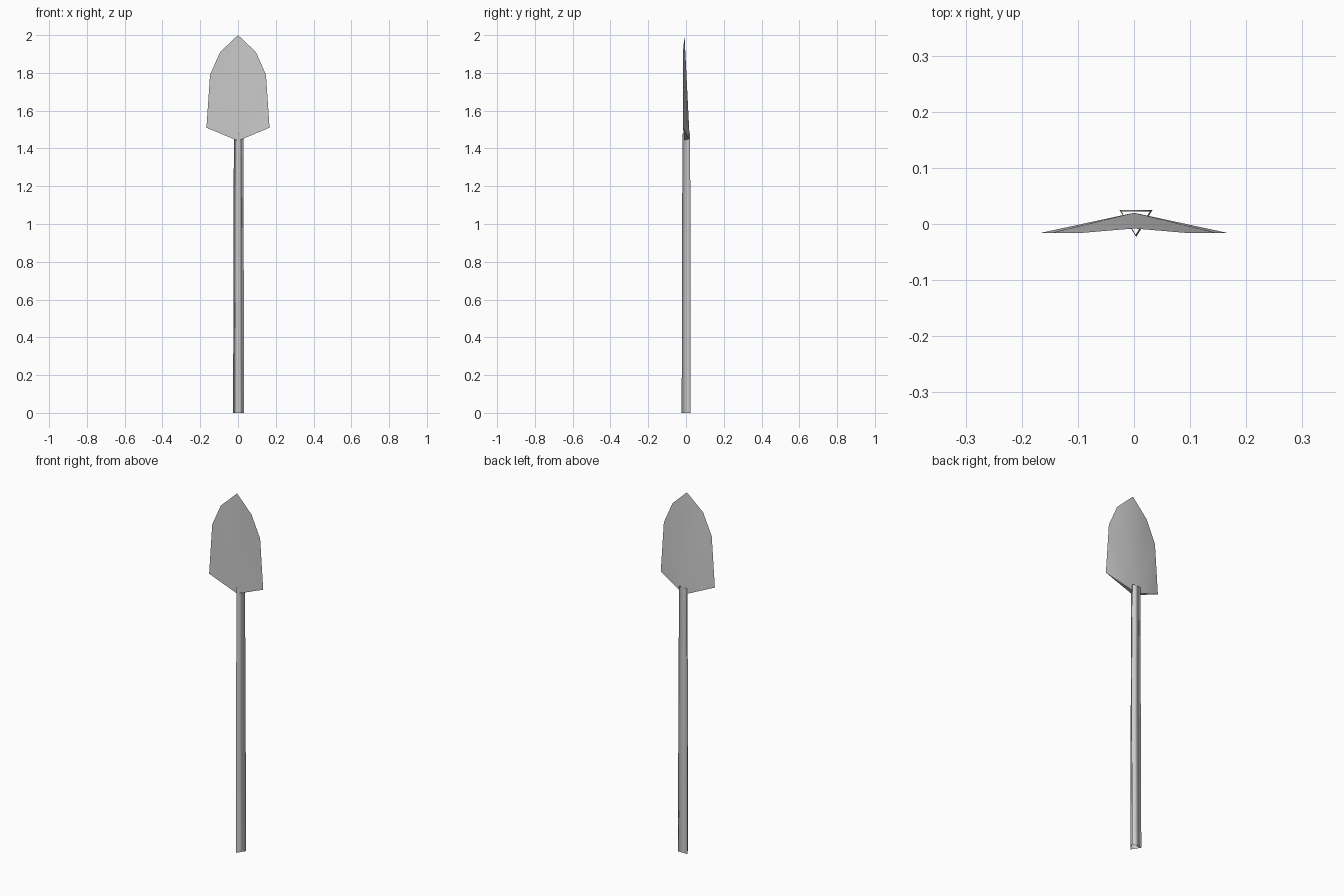
import bpy
import math

if "Cube" in bpy.data.objects:
    bpy.data.objects.remove(bpy.data.objects["Cube"])


def make_mesh(name, verts, faces):
    mesh = bpy.data.meshes.new(name)
    mesh.from_pydata(verts, [], faces)
    mesh.shade_smooth()
    obj = bpy.data.objects.new(name, mesh)
    bpy.context.collection.objects.link(obj)
    return obj


# Handle: slightly tapered three-sided tube, open at both ends
bottom = [(-0.026, 0.025, 0), (0.004, -0.023, 0), (0.033, 0.025, 0)]
top = [(-0.022, 0.022, 1.48), (0.003, -0.019, 1.48), (0.028, 0.022, 1.48)]
sides = [(i, (i + 1) % 3, (i + 1) % 3 + 3, i + 3) for i in range(3)]
make_mesh("handle", bottom + top, sides)

# Blade: thin wedge, front and back sheets share one rim; half is mirrored
rim = [(0.167, -0.016, 1.51), (0.148, -0.016, 1.79), (0.095, -0.016, 1.91)]
tip = (0, -0.008, 2.0)
front_root = (0, -0.007, 1.44)
back_root = (0, 0.020, 1.44)
verts = rim + [tip, front_root, back_root]
faces = []
for a, b in ((0, 1), (1, 2), (2, 3)):
    faces.append((4, a, b))
    faces.append((5, b, a))
faces.append((4, 5, 0))
blade = make_mesh("blade", verts, faces)
mirror = blade.modifiers.new("mirror", 'MIRROR')
mirror.use_axis[0] = True
mirror.use_clip = True

# Knife-sharp rim, soft centre crease
blade.data.set_sharp_from_angle(angle=math.radians(35))
